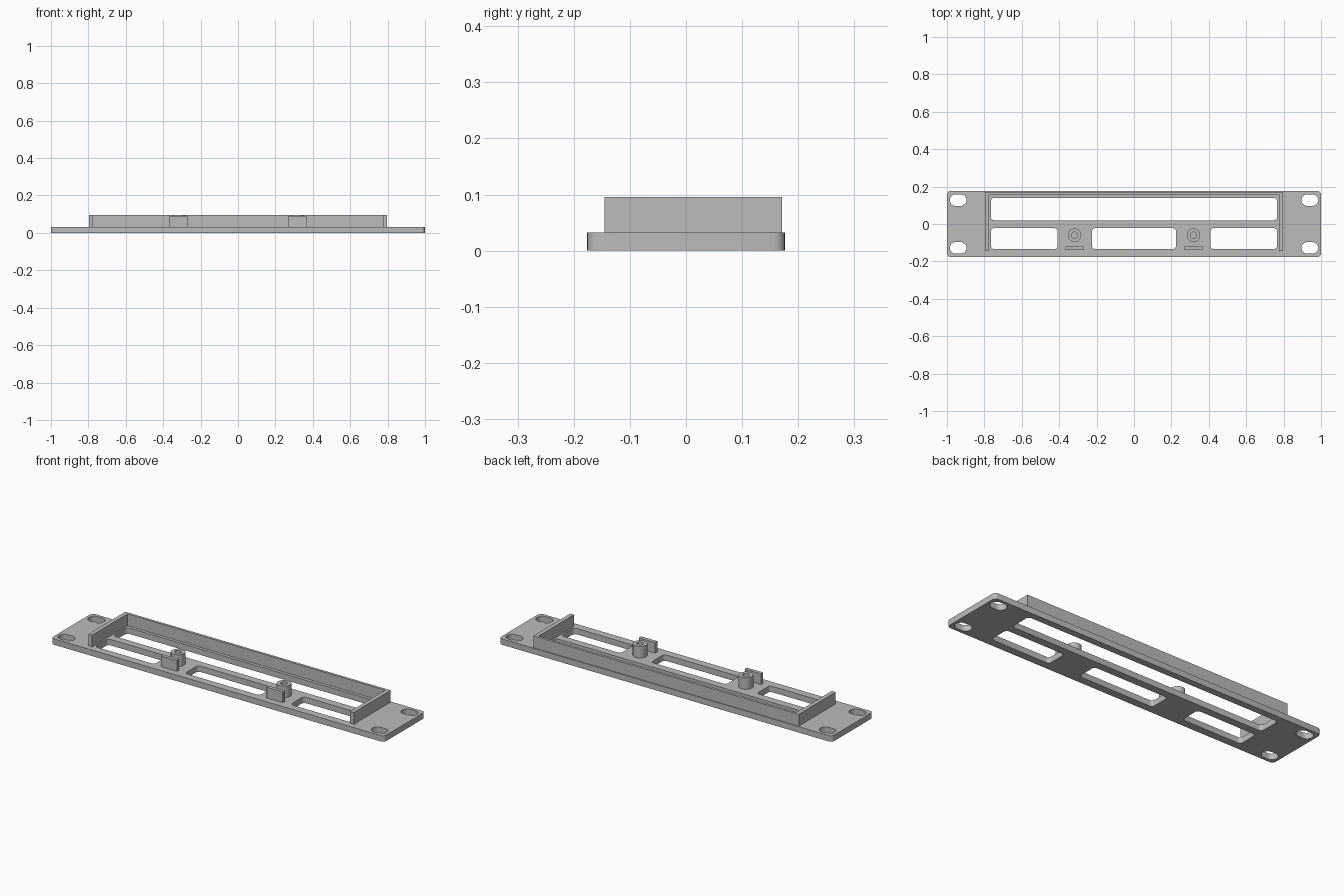
import bpy
import bmesh
from math import cos, sin, pi

cube = bpy.data.objects.get("Cube")
if cube:
    bpy.data.objects.remove(cube)

# Single flat colour
grey = bpy.data.materials.new("plain grey")
grey.use_nodes = True
colour = (0.5, 0.5, 0.5, 1)
grey.diffuse_color = colour
grey.node_tree.nodes["Principled BSDF"].inputs["Base Color"].default_value = colour

PLATE_TOP = 0.032
WALL_TOP = 0.096


def rounded(cx, cy, w, h, r, steps=6):
    """Outline of a rectangle with rounded corners."""
    points = []
    for i, (sx, sy) in enumerate([(1, 1), (-1, 1), (-1, -1), (1, -1)]):
        for k in range(steps + 1):
            a = (i + k / steps) * pi / 2
            points.append((cx + sx * (w / 2 - r) + r * cos(a),
                           cy + sy * (h / 2 - r) + r * sin(a)))
    return points


def circle(cx, cy, r, n=32):
    return [(cx + r * cos(2 * pi * k / n), cy + r * sin(2 * pi * k / n)) for k in range(n)]


def extruded(name, outlines, z0, z1):
    """Solid from a 2D outline; further outlines become holes."""
    curve = bpy.data.curves.new(name, "CURVE")
    curve.dimensions = "2D"
    curve.fill_mode = "BOTH"
    curve.extrude = (z1 - z0) / 2
    for outline in outlines:
        spline = curve.splines.new("POLY")
        spline.points.add(len(outline) - 1)
        for point, (x, y) in zip(spline.points, outline):
            point.co = (x, y, 0, 1)
        spline.use_cyclic_u = True
    temp = bpy.data.objects.new(name + " outline", curve)
    bpy.context.collection.objects.link(temp)
    bpy.context.view_layer.update()
    depsgraph = bpy.context.evaluated_depsgraph_get()
    mesh = bpy.data.meshes.new_from_object(temp.evaluated_get(depsgraph))
    bpy.data.objects.remove(temp)

    bm = bmesh.new()
    bm.from_mesh(mesh)
    bmesh.ops.remove_doubles(bm, verts=bm.verts, dist=0.0001)
    bmesh.ops.translate(bm, verts=bm.verts, vec=(0, 0, (z0 + z1) / 2))
    bmesh.ops.recalc_face_normals(bm, faces=bm.faces)
    bm.to_mesh(mesh)
    bm.free()
    mesh.name = name
    mesh.materials.clear()
    mesh.materials.append(grey)
    obj = bpy.data.objects.new(name, mesh)
    bpy.context.collection.objects.link(obj)
    bpy.ops.object.select_all(action="DESELECT")
    obj.select_set(True)
    bpy.context.view_layer.objects.active = obj
    bpy.ops.object.shade_smooth_by_angle(angle=pi / 6)
    return obj


# Face plate with windows and mounting slots
holes = [rounded(0, 0.08, 1.53, 0.12, 0.018),
         rounded(0, -0.078, 0.45, 0.112, 0.018)]
for side in (-1, 1):
    holes.append(rounded(side * 0.587, -0.078, 0.356, 0.112, 0.018))
    for end in (-1, 1):
        holes.append(rounded(side * 0.94, end * 0.128, 0.088, 0.062, 0.03, 8))
extruded("face_plate", [rounded(0, 0, 2, 0.352, 0.02)] + holes, 0, PLATE_TOP)

# Three-sided wall, open at the front
half = [(0.797, 0.171), (0.797, -0.145), (0.774, -0.145), (0.774, 0.157)]
wall = half + [(-x, y) for x, y in reversed(half)]
extruded("surrounding_wall", [wall], PLATE_TOP - 0.002, WALL_TOP)

# Screw posts and the retaining tabs in front of them
for side, label in ((-1, "right"), (1, "left")):
    x = side * 0.318
    extruded(label + "_screw_post", [circle(x, -0.06, 0.036), circle(x, -0.06, 0.017)],
             PLATE_TOP - 0.002, 0.095)
    extruded(label + "_retaining_tab", [rounded(x, -0.129, 0.098, 0.02, 0.001, 1)],
             PLATE_TOP - 0.002, 0.09)
